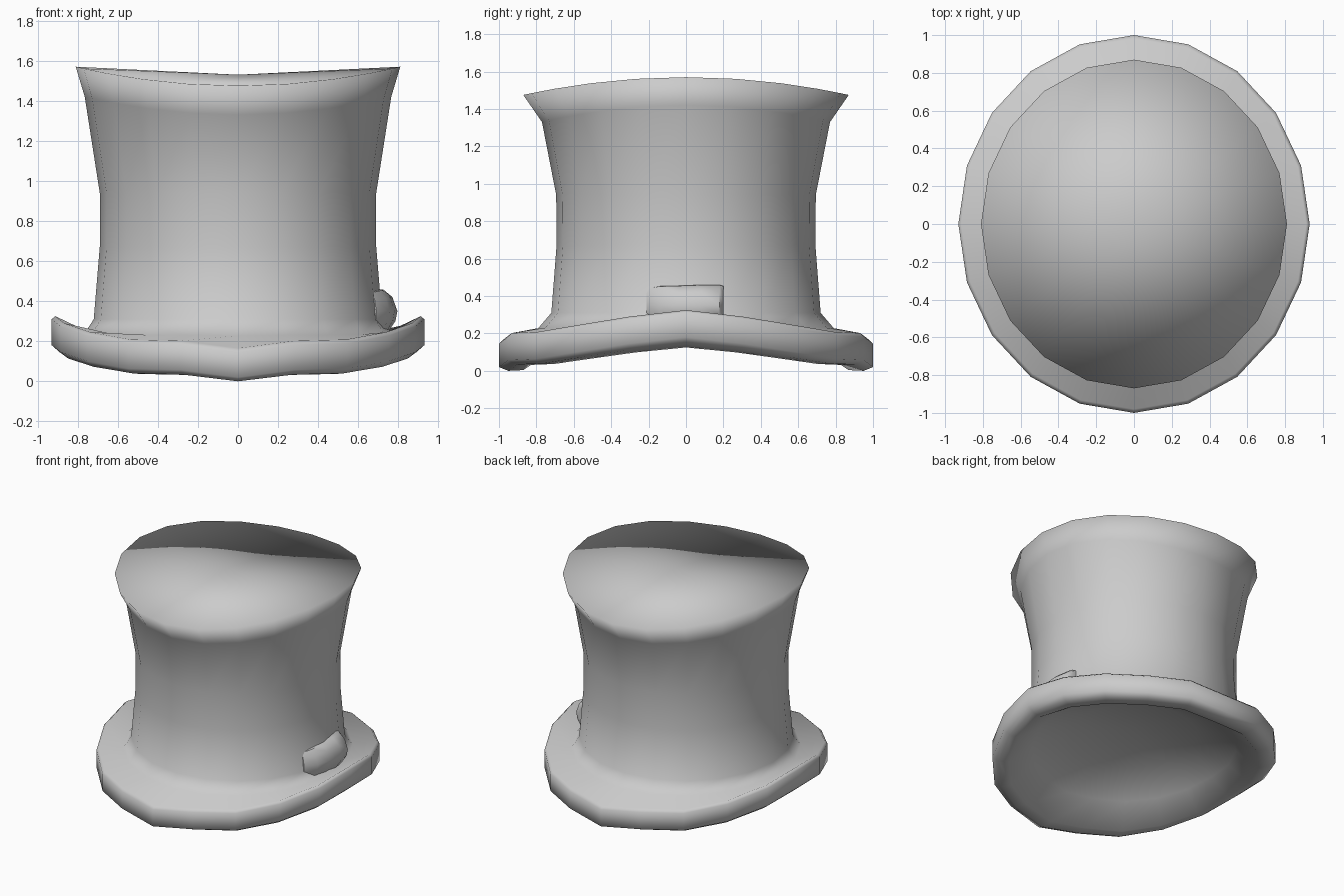
import bpy, math

if "Cube" in bpy.data.objects:
    bpy.data.objects.remove(bpy.data.objects["Cube"])

SIDES = 20
BRIM_CURVE = [0, .23, .27, .5, .78, 1]                                # uneven curl, front to side
CROWN_CURVE = [math.sin(math.radians(18 * i)) ** 2 for i in range(6)]  # smooth saddle


def make_object(name, verts, faces, angle):
    mesh = bpy.data.meshes.new(name)
    mesh.from_pydata(verts, [], faces)
    obj = bpy.data.objects.new(name, mesh)
    bpy.context.collection.objects.link(obj)
    bpy.ops.object.select_all(action='DESELECT')
    obj.select_set(True)
    bpy.context.view_layer.objects.active = obj
    bpy.ops.object.mode_set(mode='EDIT')
    bpy.ops.mesh.select_all(action='SELECT')
    bpy.ops.mesh.normals_make_consistent(inside=False)
    bpy.ops.object.mode_set(mode='OBJECT')
    bpy.ops.object.shade_smooth_by_angle(angle=math.radians(angle))
    return obj


def saddle_ring(rx, ry, z_front, z_side, curve):
    ring = []
    for i in range(SIDES):
        a = 2 * math.pi * i / SIDES
        k = i % 10
        t = curve[min(k, 10 - k)]
        ring.append((rx * math.sin(a), -ry * math.cos(a), z_front + (z_side - z_front) * t))
    return ring


def bridge(rings):
    n = len(rings[0])
    verts = [v for r in rings for v in r]
    faces = [(j * n + i, j * n + (i + 1) % n, (j + 1) * n + (i + 1) % n, (j + 1) * n + i)
             for j in range(len(rings) - 1) for i in range(n)]
    return verts, faces


# Hat body: domed underside, lip, curled brim, flared crown (rx, ry, front z, side z, curve)
B, C = BRIM_CURVE, CROWN_CURVE
profile = [
    (.42, .44, .28, .30, C),
    (.68, .70, .16, .22, B),
    (.83, .87, .004, .125, B),
    (.89, .95, .0, .145, B),
    (.93, 1.0, .02, .18, B),
    (.93, 1.0, .145, .31, B),
    (.912, .98, .165, .325, B),
    (.765, .79, .228, .24, B),
    (.72, .72, .31, .31, C),
    (.69, .692, .67, .67, C),
    (.69, .694, .94, .94, C),
    (.765, .77, 1.33, 1.42, C),
    (.81, .87, 1.475, 1.57, C),
]
verts, faces = bridge([saddle_ring(*p) for p in profile])
# Close the underside and the saddle-shaped top with centre fans
last = (len(profile) - 1) * SIDES
for start, z in ((0, .34), (last, 1.53)):
    centre = len(verts)
    verts.append((0, 0, z))
    faces += [(start + i, start + (i + 1) % SIDES, centre) for i in range(SIDES)]
make_object("hat_body", verts, faces, 180)

# Folded ribbon knot on the right side (radius, z), swept around the crown
section = [(.68, .46), (.73, .458), (.775, .42), (.80, .35), (.79, .30), (.75, .24), (.68, .24)]
rings = []
for y, fullness in ((-.21, .35), (-.14, .75), (-.04, .85), (.08, 1), (.18, 1), (.20, .8)):
    ring = []
    for r, z in section:
        r2 = .68 + (r - .68) * fullness
        bend = r2 - .72 * (1 - math.cos(math.asin(y / .72)))
        ring.append((bend, y, .35 + (z - .35) * (.75 + .25 * fullness)))
    rings.append(ring)
verts, faces = bridge(rings)
n = len(section)
faces += [tuple(range(n)), tuple(range(len(verts) - n, len(verts)))]
make_object("ribbon_knot", verts, faces, 40)
